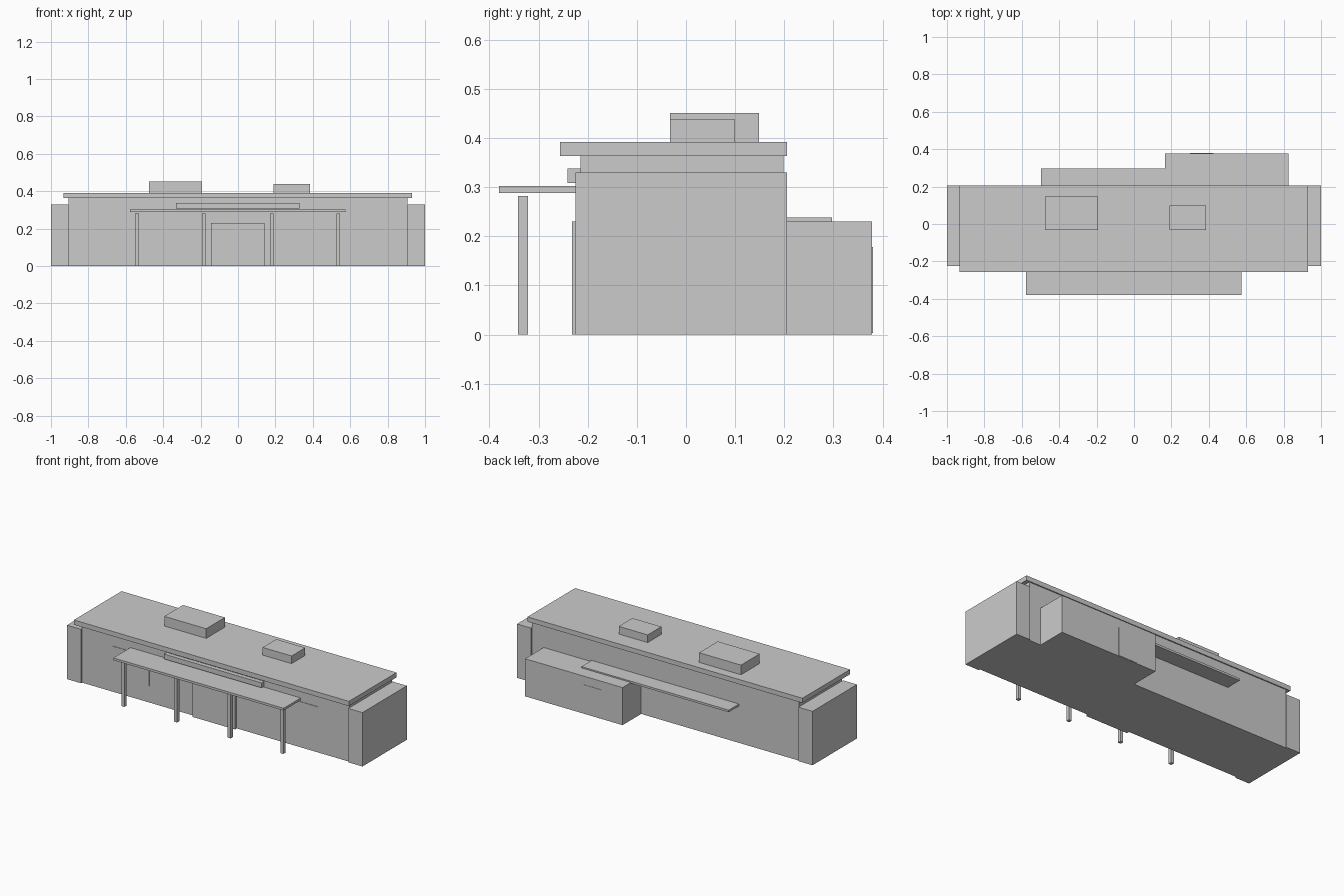
import bpy


def box(name, x, y, z):
    """Axis-aligned box from (min, max) pairs."""
    lo, hi = zip(x, y, z)
    bpy.ops.mesh.primitive_cube_add(size=1, location=[(a + b) / 2 for a, b in zip(lo, hi)])
    ob = bpy.context.object
    ob.name = name
    ob.scale = [b - a for a, b in zip(lo, hi)]
    bpy.ops.object.transform_apply(location=False, rotation=False, scale=True)
    return ob


# Main hall and overhanging roof slab
box("main_hall", (-0.905, 0.905), (-0.215, 0.198), (0, 0.363))
box("roof_slab", (-0.932, 0.93), (-0.256, 0.205), (0.363, 0.392))

# Lower end blocks and front windows, one on each side
for side, s in (("left", -1), ("right", 1)):
    box(side + "_end_block", sorted((s * 0.905, s * 1.0)), (-0.225, 0.205), (0, 0.33))
    box(side + "_window", sorted((s * 0.45, s * 0.70)), (-0.218, -0.213), (0.10, 0.28))

# Entrance: door panel, canopy, sign board and posts
box("entrance_door", (-0.145, 0.142), (-0.232, -0.214), (0, 0.23))
box("front_canopy", (-0.578, 0.575), (-0.38, -0.214), (0.288, 0.302))
box("fascia_board", (-0.332, 0.328), (-0.241, -0.214), (0.308, 0.338))
for i, x in enumerate((-0.54, -0.183, 0.18, 0.536)):
    box(f"canopy_post_{i + 1}", (x - 0.01, x + 0.01), (-0.342, -0.321), (0, 0.282))

# Rear extension with service door, and the rear canopy
box("rear_extension", (0.165, 0.825), (0.19, 0.378), (0, 0.23))
box("service_door", (0.30, 0.425), (0.37, 0.38), (0.003, 0.178))
box("rear_canopy", (-0.497, 0.50), (0.19, 0.297), (0.225, 0.238))

# Rooftop plant units
box("large_roof_unit", (-0.476, -0.192), (-0.033, 0.148), (0.391, 0.451))
box("small_roof_unit", (0.19, 0.386), (-0.033, 0.099), (0.391, 0.439))
